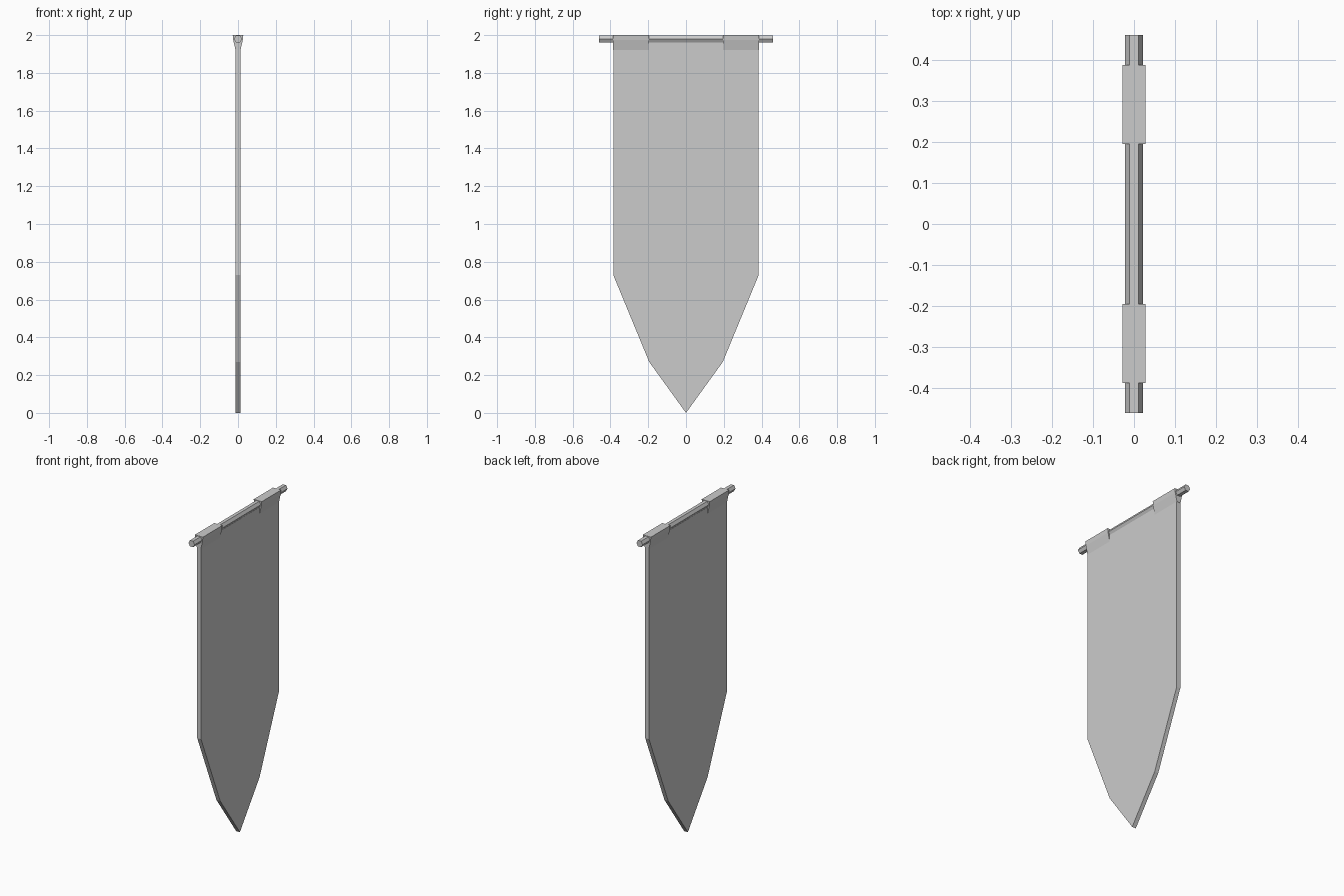
import bpy, bmesh
from math import cos, sin, pi
from mathutils import Vector

if "Cube" in bpy.data.objects:
    bpy.data.objects.remove(bpy.data.objects["Cube"])


def prism(name, outline, offset):
    """Extrude a closed outline of 3D points by an offset vector."""
    bm = bmesh.new()
    face = bm.faces.new([bm.verts.new(p) for p in outline])
    ext = bmesh.ops.extrude_face_region(bm, geom=[face])
    new = [v for v in ext["geom"] if isinstance(v, bmesh.types.BMVert)]
    bmesh.ops.translate(bm, verts=new, vec=Vector(offset))
    bmesh.ops.recalc_face_normals(bm, faces=bm.faces)
    mesh = bpy.data.meshes.new(name)
    bm.to_mesh(mesh)
    bm.free()
    obj = bpy.data.objects.new(name, mesh)
    bpy.context.collection.objects.link(obj)
    return obj


# Hanging cloth with a pointed lower end
T = 0.013
half = [(0.385, 1.962), (0.385, 0.73), (0.195, 0.27)]
cloth = half + [(0, 0)] + [(-y, z) for y, z in reversed(half)]
prism("banner_cloth", [(-T, y, z) for y, z in cloth], (2 * T, 0, 0))

# Six-sided hanging rod
R, ZC = 0.0215, 1.979
rod = [(R * cos(i * pi / 3), -0.46, ZC + R * sin(i * pi / 3)) for i in range(6)]
prism("hanging_rod", rod, (0, 0.92, 0))

# Flared loops that wrap the rod, tapering down into the cloth
loop = [(-0.028, 2.0), (0.028, 2.0), (0.025, 1.973), (T, 1.92),
        (-T, 1.92), (-0.025, 1.973)]
for side, y in (("left", -0.387), ("right", 0.195)):
    prism("rod_loop_" + side, [(x, y, z) for x, z in loop], (0, 0.192, 0))
